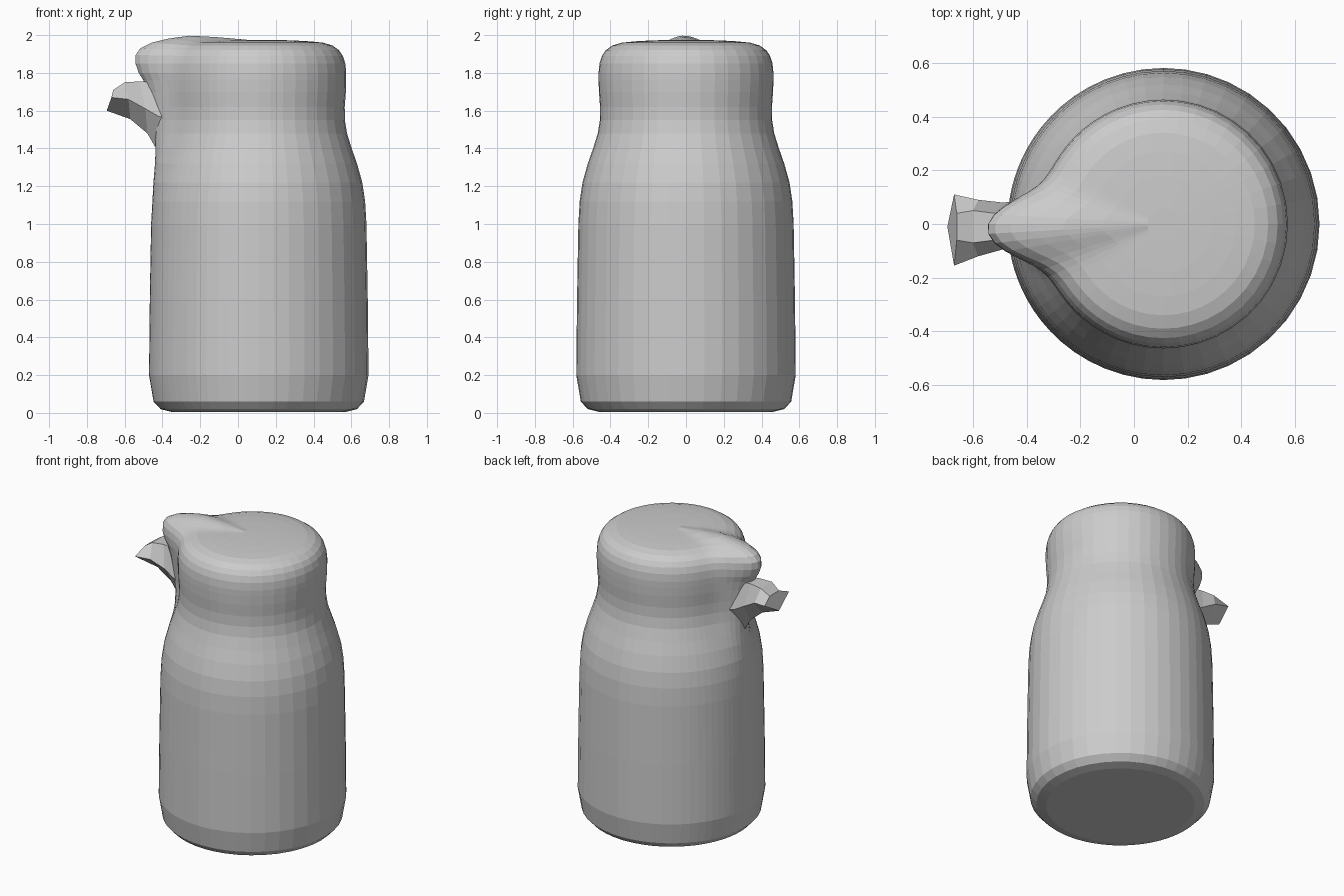
import bpy, bmesh, math

CX = 0.11      # centre of the round body
SEGS = 56


def build(name, rings):
    """Skin a stack of closed rings and cap both ends."""
    bm = bmesh.new()
    loops = [[bm.verts.new(p) for p in ring] for ring in rings]
    for a, b in zip(loops, loops[1:]):
        n = len(a)
        for i in range(n):
            j = (i + 1) % n
            bm.faces.new((a[i], a[j], b[j], b[i]))
    bm.faces.new(loops[0])
    bm.faces.new(loops[-1])
    bmesh.ops.recalc_face_normals(bm, faces=bm.faces)
    mesh = bpy.data.meshes.new(name)
    bm.to_mesh(mesh)
    bm.free()
    obj = bpy.data.objects.new(name, mesh)
    bpy.context.collection.objects.link(obj)
    return obj


def body_ring(z, r, pull, ridge):
    """Circle pulled out to a narrow spout on the -x side."""
    pts = []
    for i in range(SEGS):
        t = 2 * math.pi * i / SEGS - math.pi
        phi = t - 0.5 * math.sin(t + math.pi) * -1      # finer near the spout
        g = math.exp(-((phi - 0.03) / 0.24) ** 2)
        rho = r + pull * g
        pts.append((CX - rho * math.cos(phi), -rho * math.sin(phi), z + ridge * g))
    return pts


# Jug body: height, radius, spout pull, ridge lift
profile = [
    (0.005, 0.46, 0, 0), (0.02, 0.52, 0, 0), (0.06, 0.557, 0, 0),
    (0.20, 0.581, 0, 0), (0.60, 0.577, 0, 0), (1.00, 0.57, 0, 0),
    (1.12, 0.563, 0, 0), (1.22, 0.548, 0.01, 0), (1.32, 0.52, 0.03, 0),
    (1.40, 0.492, 0.055, 0), (1.48, 0.467, 0.085, 0), (1.55, 0.456, 0.105, 0),
    (1.62, 0.455, 0.12, 0), (1.70, 0.461, 0.13, 0), (1.76, 0.463, 0.15, 0),
    (1.80, 0.463, 0.175, 0), (1.85, 0.458, 0.198, 0), (1.89, 0.445, 0.21, 0.005),
    (1.92, 0.425, 0.205, 0.01), (1.945, 0.39, 0.18, 0.015),
    (1.96, 0.34, 0.14, 0.022), (1.967, 0.27, 0.10, 0.03),
    (1.972, 0.18, 0.05, 0.018), (1.975, 0.06, 0, 0),
]
build("jug_body", [body_ring(*row) for row in profile])


def lip_ring(xb, zb, xs, zs, xt, zt, left, right, top):
    """Five-sided section: bottom, right side, two top corners, left side."""
    return [(xb, -0.01, zb), (xs, -right, zs), (xt, -top - 0.01, zt),
            (xt, top - 0.01, zt), (xs, left, zs)]


# Faceted lower lip of the spout
build("spout_lip", [
    lip_ring(-0.30, 1.36, -0.30, 1.55, -0.30, 1.70, 0.10, 0.11, 0.06),
    lip_ring(-0.44, 1.41, -0.42, 1.57, -0.45, 1.75, 0.085, 0.10, 0.05),
    lip_ring(-0.48, 1.48, -0.49, 1.61, -0.52, 1.755, 0.08, 0.095, 0.05),
    lip_ring(-0.57, 1.555, -0.58, 1.66, -0.60, 1.75, 0.09, 0.12, 0.06),
    lip_ring(-0.695, 1.60, -0.67, 1.67, -0.66, 1.71, 0.11, 0.155, 0.05),
])
